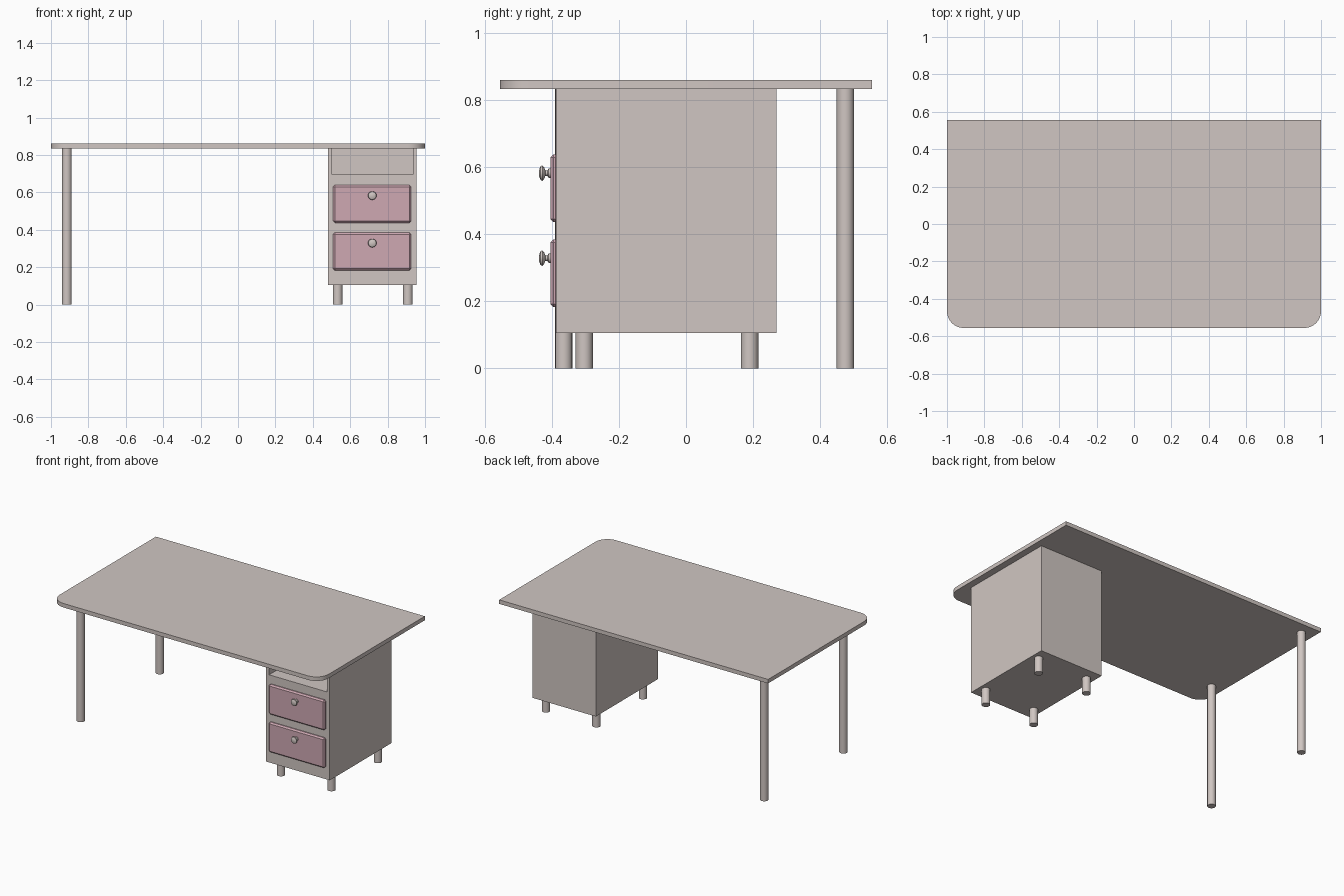
import bpy, bmesh, math
from mathutils import Matrix

if "Cube" in bpy.data.objects:
    bpy.data.objects.remove(bpy.data.objects["Cube"])


def material(name, rgb):
    m = bpy.data.materials.new(name)
    m.diffuse_color = (*rgb, 1)
    m.use_nodes = True
    m.node_tree.nodes["Principled BSDF"].inputs["Base Color"].default_value = m.diffuse_color
    return m


BEIGE = material("warm beige", (0.63, 0.565, 0.54))
PINK = material("dusty pink", (0.62, 0.395, 0.45))


def finish(name, bm, mat, smooth=False):
    bmesh.ops.recalc_face_normals(bm, faces=bm.faces)
    me = bpy.data.meshes.new(name)
    bm.to_mesh(me)
    bm.free()
    me.materials.append(mat)
    ob = bpy.data.objects.new(name, me)
    bpy.context.collection.objects.link(ob)
    if smooth:
        bpy.ops.object.select_all(action='DESELECT')
        ob.select_set(True)
        bpy.context.view_layer.objects.active = ob
        bpy.ops.object.shade_smooth_by_angle(angle=math.radians(40))
    return ob


def box(name, x, y, z, mat):
    bm = bmesh.new()
    bmesh.ops.create_cube(bm, size=1)
    for v in bm.verts:
        for i, r in enumerate((x, y, z)):
            v.co[i] = r[0] if v.co[i] < 0 else r[1]
    return finish(name, bm, mat)


def leg(name, x, y, top, r=0.026):
    bm = bmesh.new()
    bmesh.ops.create_cone(bm, segments=16, radius1=r, radius2=r, depth=top,
                          cap_ends=True,
                          matrix=Matrix.Translation((x, y, top / 2)))
    finish(name, bm, BEIGE, True)


# Tabletop with rounded front corners
R, HX, HY = 0.09, 1.0, 0.556
outline = [(HX, HY), (-HX, HY)]
for cx, start in ((-HX + R, 180), (HX - R, 270)):
    for i in range(9):
        a = math.radians(start + i * 90 / 8)
        outline.append((cx + R * math.cos(a), -HY + R + R * math.sin(a)))
bm = bmesh.new()
face = bm.faces.new([bm.verts.new((x, y, 0.834)) for x, y in outline])
ext = bmesh.ops.extrude_face_region(bm, geom=[face])
for v in ext["geom"]:
    if isinstance(v, bmesh.types.BMVert):
        v.co.z = 0.861
finish("tabletop", bm, BEIGE, True)

# Drawer cabinet with an open shelf cut under the tabletop
cabinet = box("cabinet", (0.481, 0.954), (-0.388, 0.27), (0.106, 0.835), BEIGE)
cutter = box("shelf_cutter", (0.503, 0.935), (-0.5, 0.25), (0.695, 0.9), BEIGE)
cutter.hide_render = True
cutter.hide_viewport = True
cut = cabinet.modifiers.new("shelf", 'BOOLEAN')
cut.operation = 'DIFFERENCE'
cut.solver = 'EXACT'
cut.object = cutter

# Long table legs on the left
leg("front_leg", -0.915, -0.365, 0.835)
leg("back_leg", -0.915, 0.476, 0.835)

# Short cabinet feet
for x, side in ((0.533, "left"), (0.908, "right")):
    for y, end in ((-0.304, "front"), (0.19, "back")):
        leg(f"cabinet_foot_{end}_{side}", x, y, 0.107)

# Drawers and turned knobs
KNOB = [(0.0, -0.002), (0.014, -0.002), (0.014, 0.005), (0.008, 0.009),
        (0.008, 0.015), (0.018, 0.019), (0.023, 0.024), (0.021, 0.029),
        (0.012, 0.033), (0.0, 0.034)]
for z, label in ((0.538, "upper"), (0.284, "lower")):
    drawer = box(f"{label}_drawer", (0.509, 0.926), (-0.405, -0.38),
                 (z - 0.101, z + 0.101), PINK)
    bev = drawer.modifiers.new("edge", 'BEVEL')
    bev.width = 0.009
    bev.segments = 1
    bm = bmesh.new()
    pts = [bm.verts.new((0.718 + r, -0.405 - d, z + 0.045)) for r, d in KNOB]
    edges = [bm.edges.new(p) for p in zip(pts, pts[1:])]
    bmesh.ops.spin(bm, geom=pts + edges, cent=(0.718, 0, z + 0.045),
                   axis=(0, 1, 0), angle=math.tau, steps=20)
    bmesh.ops.remove_doubles(bm, verts=bm.verts, dist=0.0001)
    finish(f"{label}_knob", bm, BEIGE, True)
